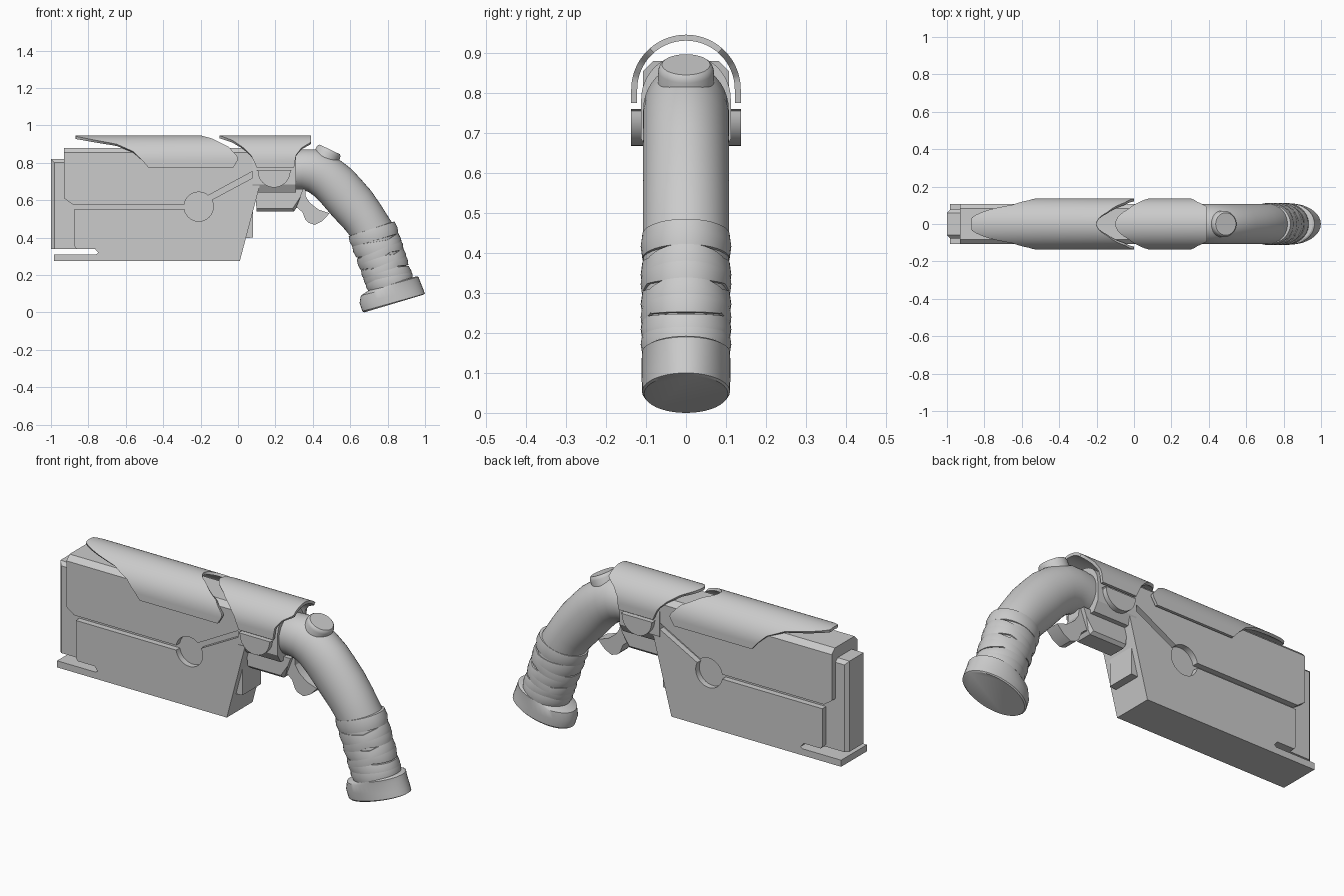
import bpy, bmesh
from math import sin, cos, pi, radians
from mathutils import Vector

if "Cube" in bpy.data.objects:
    bpy.data.objects.remove(bpy.data.objects["Cube"])


def finish(name, bm, smooth=30):
    bmesh.ops.recalc_face_normals(bm, faces=bm.faces)
    me = bpy.data.meshes.new(name)
    bm.to_mesh(me)
    bm.free()
    ob = bpy.data.objects.new(name, me)
    bpy.context.collection.objects.link(ob)
    bpy.ops.object.select_all(action='DESELECT')
    ob.select_set(True)
    bpy.context.view_layer.objects.active = ob
    bpy.ops.object.shade_smooth_by_angle(angle=radians(smooth))
    return ob


def loft(name, rings, smooth=30):
    """Skin closed rings of points and cap both ends."""
    bm = bmesh.new()
    vs = [[bm.verts.new(p) for p in r] for r in rings]
    n = len(vs[0])
    for a, b in zip(vs, vs[1:]):
        for i in range(n):
            bm.faces.new((a[i], a[(i + 1) % n], b[(i + 1) % n], b[i]))
    bm.faces.new(vs[0])
    bm.faces.new(vs[-1])
    return finish(name, bm, smooth)


def prism(name, pts, y0, y1, bevel=0, pick=None):
    """Extrude an xz profile in y, optionally chamfering picked edges."""
    bm = bmesh.new()
    a = [bm.verts.new((x, y0, z)) for x, z in pts]
    b = [bm.verts.new((x, y1, z)) for x, z in pts]
    n = len(pts)
    bm.faces.new(a)
    bm.faces.new(b[::-1])
    for i in range(n):
        bm.faces.new((a[i], b[i], b[(i + 1) % n], a[(i + 1) % n]))
    if bevel:
        es = [e for e in bm.edges if abs(e.verts[0].co.y - e.verts[1].co.y) < 1e-5
              and all(pick(v.co) for v in e.verts)]
        bmesh.ops.bevel(bm, geom=es, offset=bevel, segments=1, affect='EDGES')
    return finish(name, bm)


def oval(up, low, w, n=40):
    """Oval ring from its upper and lower xz points and half width."""
    u, l = Vector((up[0], 0, up[1])), Vector((low[0], 0, low[1]))
    c, h = (u + l) / 2, (u - l) / 2
    return [c + h * cos(2 * pi * i / n) + Vector((0, w * sin(2 * pi * i / n), 0)) for i in range(n)]


def arc(cx, cz, r, a0, a1, n=16):
    return [(cx + r * cos(radians(a0 + (a1 - a0) * i / n)),
             cz + r * sin(radians(a0 + (a1 - a0) * i / n))) for i in range(n + 1)]


def interp(tab, z):
    for (z0, x0), (z1, x1) in zip(tab, tab[1:]):
        if z <= z1:
            return x0 + (x1 - x0) * max(0, z - z0) / (z1 - z0)
    return tab[-1][1]


def shell(name, left, right):
    """Arched cover whose end outlines are given as x by height."""
    out = [(.137, .775)] + arc(0, .809, .137, 0, 180, 48) + [(-.137, .775)]
    inn = [(.122, .775)] + arc(0, .809, .122, 0, 180, 48) + [(-.122, .775)]
    rings = []
    for (y, z), (yi, zi) in zip(out, inn):
        a, b = interp(left, z), interp(right, z)
        rings.append([(a, y, z), (b, y, z), (b, yi, zi), (a, yi, zi)])
    loft(name, rings, 35)


# Narrow core visible at the muzzle and inside the grooves
prism('core', [(-1, .34), (-1, .82), (.08, .82), (.08, .4), (-.8, .34)], -.077, .077, .018,
      lambda c: c.z > .8 or c.x < -.99)

# Upper and lower body, separated by a groove and a round recess
prism('upper_body', [(-.93, .88), (-.93, .61), (-.885, .578), (-.287, .578)]
      + arc(-.21, .565, .078, 170, 50) + [(.08, .755), (.1, .88)], -.108, .108, .026,
      lambda c: c.z > .87)
prism('lower_body', [(-.985, .275), (-.985, .31), (-.76, .31), (-.747, .318), (-.765, .34),
                     (-.865, .34), (-.875, .355), (-.875, .553), (-.287, .553)]
      + arc(-.21, .565, .078, 190, 388) + [(.08, .72), (.122, .7), (.01, .275)], -.108, .108)

# Arched top covers
shell('front_cover',
      [(.775, -.48), (.80, -.5), (.86, -.56), (.90, -.65), (.92, -.76), (.942, -.87)],
      [(.775, -.025), (.815, 0), (.83, 0), (.885, -.05), (.93, -.14), (.946, -.2)])
shell('rear_cover',
      [(.775, .1), (.84, .07), (.88, .03), (.92, -.03), (.946, -.1)],
      [(.775, .3), (.84, .31), (.88, .34), (.91, .39), (.946, .39)])

# Rounded receiver with half-disc side tabs
sec = [(-.085, .64), (.085, .64), (.112, .685)] + arc(0, .785, .112, 0, 180, 28) + [(-.112, .685)]
loft('receiver', [[(x, y, z) for y, z in sec] for x in (.078, .31)])
for s, side in ((-1, 'front'), (1, 'back')):
    prism('tab_' + side, [(.1, .76)] + arc(.193, .755, .087, 180, 360, 24) + [(.286, .76)],
          *sorted((s * .108, s * .137)))

# Trigger housing and trigger
prism('trigger_housing', [(.09, .66), (.1, .54), (.3, .54), (.31, .555), (.35, .66)], -.06, .06, .015,
      lambda c: c.z < .58)
prism('trigger', [(.29, .66), (.29, .56), (.32, .557), (.345, .535), (.36, .495), (.375, .48),
                  (.41, .468), (.45, .488), (.49, .53), (.43, .55), (.385, .585), (.362, .62),
                  (.36, .67)], -.038, .038)

# Curved grip
loft('grip', [oval(*r) for r in (
    ((.3, .865), (.3, .655), .1), ((.35, .872), (.34, .655), .105), ((.42, .872), (.375, .645), .107),
    ((.49, .85), (.41, .62), .108), ((.55, .81), (.44, .59), .108), ((.605, .768), (.47, .555), .108),
    ((.65, .72), (.5, .52), .108), ((.71, .652), (.537, .48), .108), ((.76, .58), (.57, .445), .108),
    ((.82, .485), (.61, .395), .108), ((.85, .4), (.635, .315), .107), ((.885, .29), (.665, .22), .106),
    ((.93, .16), (.71, .11), .105))])

# Wrapped bands: start and end along the outer and inner edge of the grip
U0, U1 = Vector((.832, .487)), Vector((.932, .175))
L0, L1 = Vector((.597, .405)), Vector((.7, .12))
bands = [(0, .22, -.02, .2), (.2, .42, .42, .64), (.28, .5, .16, .4), (.46, .68, .72, .94),
         (.54, .76, .4, .62), (.76, .95, .62, .84), (.8, 1, .85, 1.03)]
for k, (a, b, c, d) in enumerate(bands):
    rings = []
    for t, o in ((0, -.014), (.04, .006), (.5, .012), (.96, .006), (1, -.014)):
        u = U0.lerp(U1, a + (b - a) * t)
        l = L0.lerp(L1, c + (d - c) * t)
        e = (u - l).normalized() * (o - .002)
        rings.append(oval(u + e, l - e, .105 + o * .7))
    loft('grip_band_%d' % (k + 1), rings)

# Oval pommel at the grip end
loft('pommel', [oval(*r) for r in (
    ((.955, .193), (.71, .123), .1), ((.965, .19), (.695, .115), .11), ((.972, .17), (.657, .09), .111),
    ((.99, .125), (.65, .05), .111), ((.999, .1), (.665, .006), .11), ((.993, .095), (.675, 0), .105))])

# Round button on the back of the grip
ax, tan = Vector((.43, .9)), Vector((.9, -.43))
c = Vector((.483, .855))
loft('grip_button', [oval(c + ax * h - tan * r, c + ax * h + tan * r, r)
                     for h, r in ((-.08, .07), (0, .07), (.012, .066), (.018, .06))])
